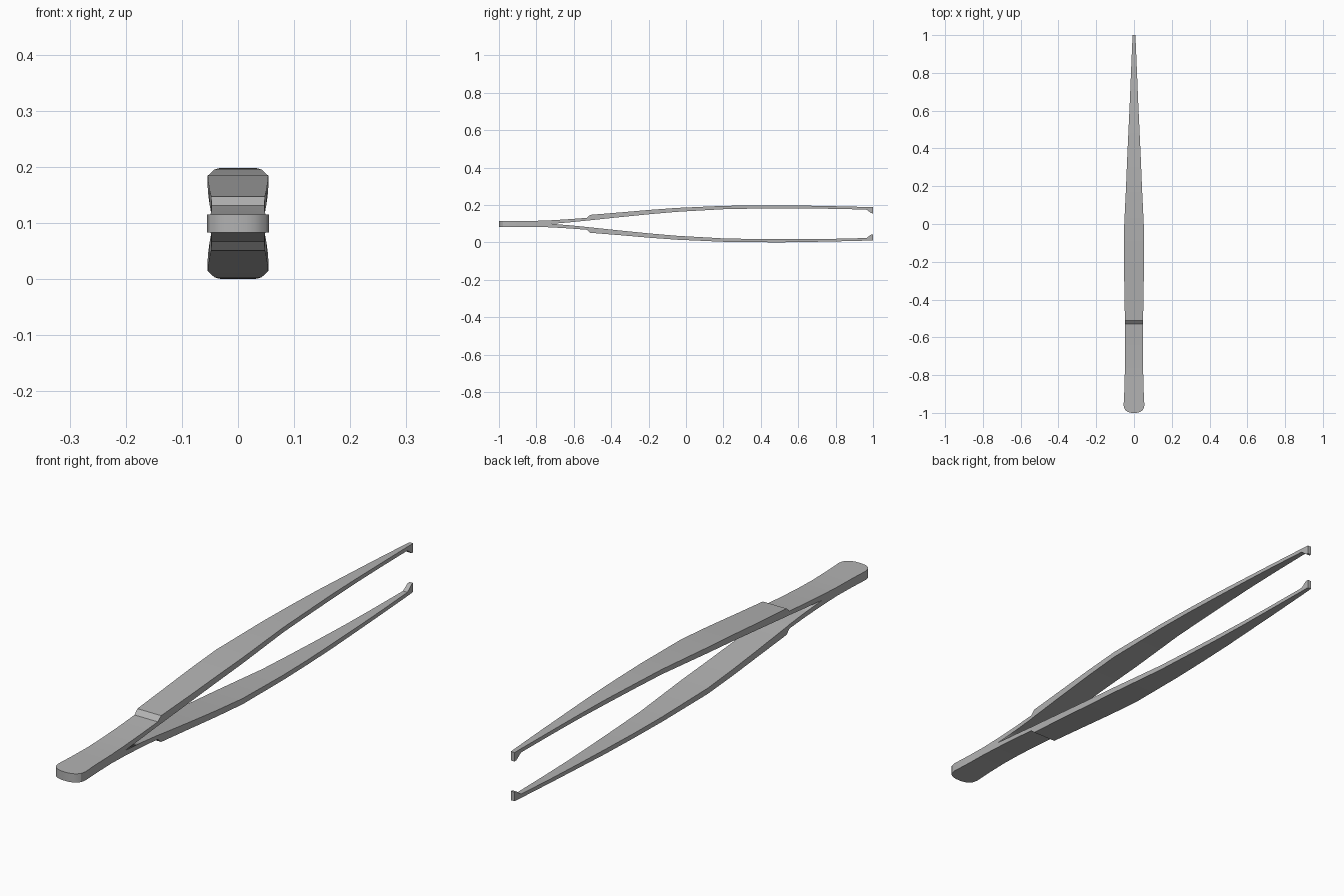
import bpy, bmesh, math

if "Cube" in bpy.data.objects:
    bpy.data.objects.remove(bpy.data.objects["Cube"])

MID = 0.099  # mirror plane height

# Upper arm stations: y, half width, outer z, inner z (None = solid handle, reaches the mirror plane)
stations = [
    (-1.000, 0.014, 0.115, None), (-0.996, 0.030, 0.115, None),
    (-0.988, 0.043, 0.115, None), (-0.978, 0.051, 0.115, None),
    (-0.960, 0.055, 0.115, None), (-0.880, 0.051, 0.115, None),
    (-0.800, 0.049, 0.115, None), (-0.720, 0.048, 0.118, MID),
    (-0.620, 0.047, 0.124, 0.107), (-0.530, 0.047, 0.131, 0.116),
    (-0.512, 0.048, 0.147, 0.118), (-0.350, 0.051, 0.160, 0.135),
    (-0.200, 0.053, 0.173, 0.150), (-0.050, 0.054, 0.184, 0.163),
    (0.200, 0.042, 0.195, 0.177),
    (0.350, 0.036, 0.197, 0.180), (0.500, 0.029, 0.198, 0.181),
    (0.650, 0.022, 0.196, 0.181), (0.800, 0.016, 0.193, 0.179),
    (0.965, 0.009, 0.189, 0.175), (0.990, 0.008, 0.188, 0.156),
    (1.000, 0.007, 0.188, 0.155),
]


def loft(name, rows):
    bm = bmesh.new()
    rings = []
    for y, w, zo, zi in rows:
        zi = MID if zi is None else zi
        pts = [(-w, zi), (w, zi), (w, zo), (-w, zo)]
        rings.append([bm.verts.new((x, y, z - MID)) for x, z in pts])
    for i in range(len(rows) - 1):
        a, b = rings[i], rings[i + 1]
        # The handle has no inner face: its two halves weld together
        for k in range(1 if rows[i][3] is None else 0, 4):
            n = (k + 1) % 4
            bm.faces.new((a[k], a[n], b[n], b[k]))
    bm.faces.new(rings[0][::-1])
    bm.faces.new(rings[-1])
    bmesh.ops.recalc_face_normals(bm, faces=bm.faces)
    # Make sure the outer top face points up
    top = max(bm.faces, key=lambda f: abs(f.normal.z) * f.calc_center_median().z)
    if top.normal.z < 0:
        bmesh.ops.reverse_faces(bm, faces=bm.faces)
    me = bpy.data.meshes.new(name)
    bm.to_mesh(me)
    bm.free()
    ob = bpy.data.objects.new(name, me)
    bpy.context.collection.objects.link(ob)
    ob.location.z = MID
    return ob


# Tweezer body: upper arm mirrored into the lower arm, joined at the handle
body = loft("tweezer_arms", stations)
mirror = body.modifiers.new("lower_arm", 'MIRROR')
mirror.use_axis = (False, False, True)
mirror.use_clip = True
mirror.merge_threshold = 0.0005

# Dark steel
steel = bpy.data.materials.new("steel")
steel.diffuse_color = (0.45, 0.45, 0.45, 1)
steel.use_nodes = True
steel.node_tree.nodes["Principled BSDF"].inputs["Base Color"].default_value = steel.diffuse_color
body.data.materials.append(steel)

bpy.context.view_layer.objects.active = body
body.select_set(True)
bpy.ops.object.shade_smooth_by_angle(angle=math.radians(25))
